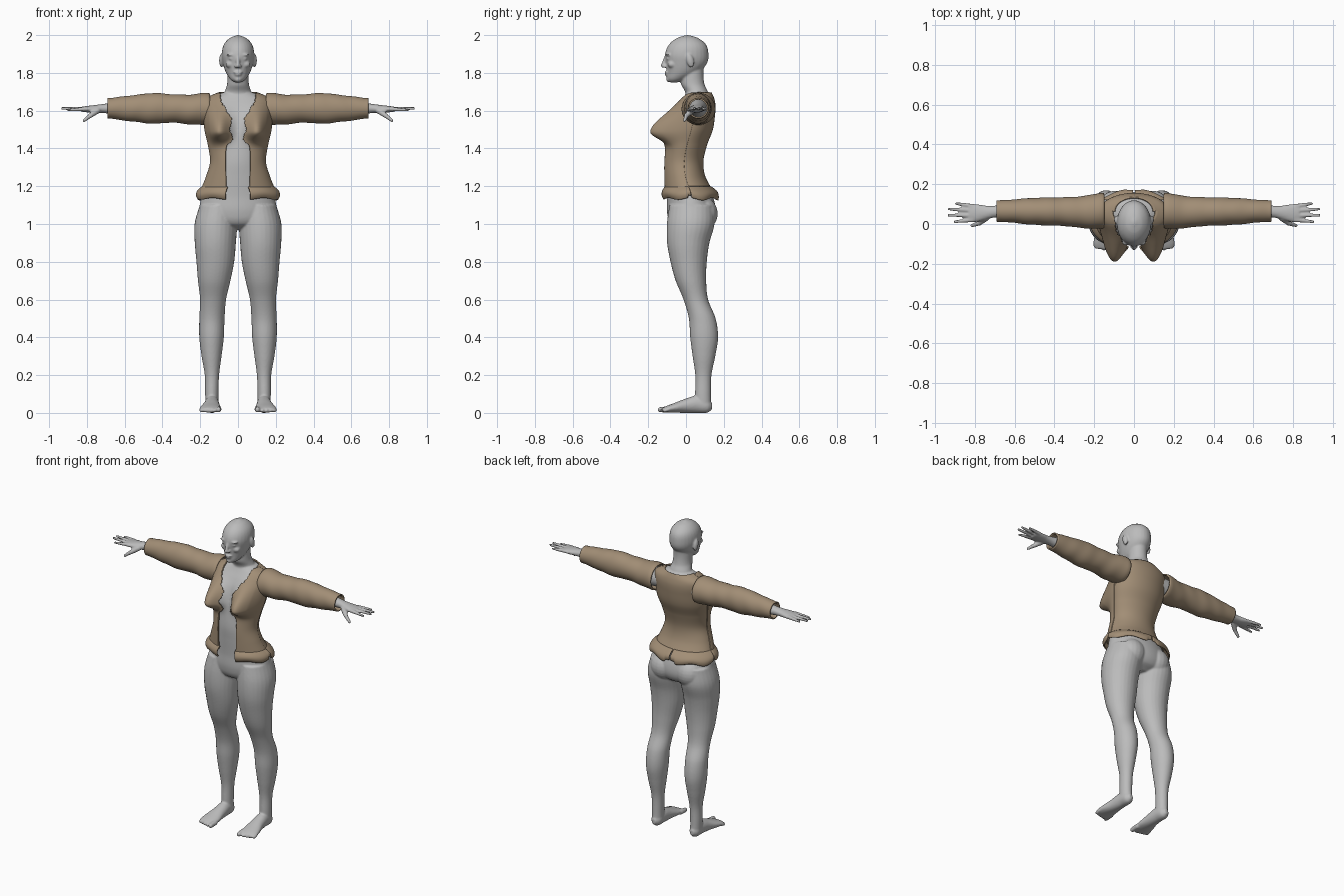
import bpy, bmesh, math, random
from mathutils import Vector, Matrix

cube = bpy.data.objects.get("Cube")
if cube:
    bpy.data.objects.remove(cube)
random.seed(4)


def material(name, rgb):
    m = bpy.data.materials.new(name)
    m.use_nodes = True
    m.diffuse_color = (*rgb, 1)
    m.node_tree.nodes["Principled BSDF"].inputs["Base Color"].default_value = (*rgb, 1)
    return m


SKIN = material("grey skin", (0.5, 0.5, 0.5))
CLOTH = material("tan cloth", (0.36, 0.27, 0.18))


def sample(keys, t):
    """Smooth interpolation of key rows by their first value."""
    t = min(max(t, keys[0][0]), keys[-1][0])
    i = next(k for k in range(len(keys) - 1) if t <= keys[k + 1][0])

    def slope(k, c):
        a, b = keys[max(k - 1, 0)], keys[min(k + 1, len(keys) - 1)]
        return (b[c] - a[c]) / (b[0] - a[0])
    p, q = keys[i], keys[i + 1]
    h = q[0] - p[0]
    s = (t - p[0]) / h
    w = s * s * (3 - 2 * s)
    return [p[c] + (q[c] - p[c]) * w + h * s * (1 - s) *
            ((1 - s) * slope(i, c) - s * slope(i + 1, c)) for c in range(1, len(p))]


def finish(name, bm, mat):
    bmesh.ops.recalc_face_normals(bm, faces=bm.faces[:])
    me = bpy.data.meshes.new(name)
    bm.to_mesh(me)
    bm.free()
    me.materials.append(mat)
    me.polygons.foreach_set("use_smooth", [True] * len(me.polygons))
    ob = bpy.data.objects.new(name, me)
    bpy.context.collection.objects.link(ob)
    return ob


def grid(bm, fn, nu, nv, closed=False):
    """Sheet of quads through fn(u, v); closed makes a capped tube."""
    cols = nu if closed else nu + 1
    rows = [[bm.verts.new(fn(i / nu, j / nv)) for i in range(cols)] for j in range(nv + 1)]
    for a, b in zip(rows, rows[1:]):
        for i in range(nu):
            k = (i + 1) % cols
            bm.faces.new((a[i], a[k], b[k], b[i]))
    return rows


def loft(bm, keys, axis, side=1, n=28, rings=36, caps=True):
    """Ellipse rings (position, two centres, two radii) along an axis."""
    keys = sorted(keys)

    def point(u, v):
        t = keys[0][0] + (keys[-1][0] - keys[0][0]) * v
        c, d, r, s = sample(keys, t)
        a = math.tau * u
        p = [c + max(r, .002) * math.cos(a), d + max(s, .002) * math.sin(a)]
        p.insert("xyz".index(axis), t)
        return (p[0] * side, p[1], p[2])
    rows = grid(bm, point, n, rings, True)
    if caps:
        bm.faces.new(rows[0])
        bm.faces.new(rows[-1])


def ball(bm, centre, radii, tilt=0):
    m = Matrix.Translation(centre) @ Matrix.Rotation(tilt, 4, 'X') @ Matrix.Diagonal((*radii, 1))
    bmesh.ops.create_uvsphere(bm, u_segments=20, v_segments=14, radius=1, matrix=m)


def limb(bm, p, q, r, s):
    p, q = Vector(p), Vector(q)
    d = q - p
    m = Matrix.Translation((p + q) / 2) @ d.to_track_quat('Z', 'Y').to_matrix().to_4x4()
    bmesh.ops.create_cone(bm, cap_ends=True, segments=14, radius1=r, radius2=s,
                          depth=d.length, matrix=m)
    ball(bm, p, (r, r, r))
    ball(bm, q, (s, s, s))


# Torso surface shared by the body and the jacket
TORSO = [(.97, 0, .03, .1, .06), (1.0, 0, .03, .17, .11), (1.06, 0, .03, .205, .13),
         (1.15, 0, .02, .19, .12), (1.25, 0, -.008, .152, .097), (1.33, 0, -.015, .13, .093),
         (1.42, 0, .0, .142, .098), (1.5, 0, .022, .16, .106), (1.58, 0, .038, .166, .102),
         (1.63, 0, .052, .166, .09), (1.665, 0, .06, .15, .075), (1.695, 0, .062, .085, .06)]


def torso(angle, z, grow=0):
    _, cy, rx, ry = sample(TORSO, z)
    x, y = (rx + grow) * math.sin(angle), cy - (ry + grow) * math.cos(angle)
    h = (z - 1.49) / (.1 if z > 1.49 else .048)
    b = .108 * math.exp(-h * h - ((abs(x) - .105) / .058) ** 2)
    return Vector((x, y - b * max(0, min(1, 1.8 * math.cos(angle))), z))


# Body: overlapping volumes fused into one smooth skin
bm = bmesh.new()
rows = grid(bm, lambda u, v: torso(math.tau * u, .97 + .725 * v), 64, 80, True)
bm.faces.new(rows[0])
bm.faces.new(rows[-1])
loft(bm, [(1.64, 0, .06, .09, .06), (1.70, 0, .055, .07, .06), (1.74, 0, .036, .058, .062),
          (1.80, 0, .032, .054, .06), (1.87, 0, .04, .05, .06)], 'z')
# Head
loft(bm, [(1.75, 0, -.065, .02, .022), (1.765, 0, -.05, .04, .05), (1.80, 0, -.018, .063, .083),
          (1.85, 0, .002, .08, .109), (1.90, 0, .004, .086, .115), (1.95, 0, .008, .075, .098),
          (1.985, 0, .008, .043, .055), (2.0, 0, .008, .006, .008)], 'z', rings=60)
limb(bm, (0, -.107, 1.888), (0, -.121, 1.838), .007, .012)
ball(bm, (0, -.1, 1.803), (.024, .015, .006))
ball(bm, (0, -.098, 1.79), (.02, .014, .007))
ball(bm, (0, -.087, 1.766), (.02, .018, .016))

LEG = [(.03, .138, .09, .034, .043), (.1, .139, .09, .035, .042), (.2, .138, .092, .038, .043),
       (.3, .14, .095, .053, .06), (.4, .14, .096, .065, .074), (.5, .138, .086, .067, .071),
       (.6, .132, .052, .069, .065), (.7, .126, .026, .086, .081), (.8, .12, .014, .1, .096),
       (.9, .12, .012, .109, .112), (1.0, .117, .025, .113, .126), (1.1, .105, .03, .098, .118)]
FOOT = [(-.125, .146, .014, .046, .012), (-.1, .147, .02, .056, .018), (-.06, .145, .027, .054, .026),
        (0, .14, .038, .043, .038), (.06, .138, .046, .037, .046), (.115, .138, .038, .031, .037),
        (.138, .138, .035, .012, .016)]
ARM = [(.1, .065, 1.61, .06, .06), (.25, .062, 1.605, .06, .06), (.45, .063, 1.612, .054, .06),
       (.6, .064, 1.612, .042, .042), (.69, .063, 1.612, .03, .027), (.74, .058, 1.61, .034, .022),
       (.79, .055, 1.608, .045, .018), (.83, .055, 1.608, .046, .013)]
for s in (1, -1):
    # Face details and ears
    ball(bm, (s * .035, -.093, 1.896), (.027, .016, .007))
    ball(bm, (s * .034, -.09, 1.876), (.015, .015, .008))
    ball(bm, (s * .04, -.074, 1.845), (.026, .024, .02))
    ball(bm, (s * .017 * .7, -.114, 1.834), (.008, .01, .008))
    ball(bm, (s * .088, .022, 1.865), (.012, .019, .037), .25)
    # Legs, buttocks, feet and toes
    loft(bm, LEG, 'z', s, rings=60)
    ball(bm, (s * .092, .08, 1.055), (.09, .088, .092))
    loft(bm, FOOT, 'y', s)
    for k in range(5):
        x, r = .103 + .0215 * k + (.005 if k else 0), .011 if k else .016
        limb(bm, (s * x, -.09, .02), (s * x, -.136 + .006 * k, r + .001), r, r * .9)
    # Arms, fingers and thumb
    loft(bm, ARM, 'x', s)
    for y0, y1, tip, dz in ((.09, .103, .895, 0), (.068, .075, .93, .004),
                            (.043, .044, .932, .003), (.02, .012, .9, -.006)):
        limb(bm, (s * .81, y0, 1.609), (s * tip, y1, 1.609 + dz), .0115, .0075)
    limb(bm, (s * .745, .03, 1.6), (s * .78, .003, 1.575), .017, .013)
    limb(bm, (s * .78, .003, 1.575), (s * .815, -.008, 1.548), .012, .009)
body = finish("body", bm, SKIN)
fuse = body.modifiers.new("fuse", 'REMESH')
fuse.mode, fuse.voxel_size, fuse.use_smooth_shade = 'VOXEL', .0055, True
soft = body.modifiers.new("soften", 'SMOOTH')
soft.factor, soft.iterations = .5, 4


def cloth(name, fn, nu, nv, mirror=True, thick=.008, closed=False):
    """Thickened cloth sheet, mirrored left to right when needed."""
    bm = bmesh.new()
    grid(bm, fn, nu, nv, closed)
    ob = finish(name, bm, CLOTH)
    if mirror:
        ob.modifiers.new("mirror", 'MIRROR')
    shell = ob.modifiers.new("thickness", 'SOLIDIFY')
    shell.thickness, shell.offset = thick, 0
    bpy.ops.object.select_all(action='DESELECT')
    ob.select_set(True)
    bpy.context.view_layer.objects.active = ob
    bpy.ops.object.shade_smooth_by_angle(angle=math.radians(50))
    return ob


# Jacket front panels with a ragged opening
GAP = [(1.1, .056), (1.36, .058), (1.42, .052), (1.44, .03), (1.48, .034), (1.5, .045),
       (1.53, .034), (1.57, .038), (1.59, .058), (1.62, .06), (1.63, .076), (1.69, .085)]
ROWS = 90
RAG = [random.uniform(-.004, .004) for _ in range(ROWS + 1)]
SEAM = math.radians(93)


def opening(z, row=0):
    w = sample(GAP, z)[0] + (RAG[row] if z > 1.43 else 0)
    return math.asin(min(.95, w / sample(TORSO, z)[2]))


def front(u, v):
    z = 1.18 + .512 * v
    a = opening(z, round(v * ROWS))
    return torso(a + (SEAM - a) * u, z, .014)


cloth("jacket_front", front, 44, ROWS)

# Jacket back panel, set slightly under the front at the side seams
cloth("jacket_back", lambda u, v: torso(SEAM - .05 + (math.tau - 2 * SEAM + .1) * u,
                                        1.18 + .515 * v, .010), 70, ROWS, False)


# Puffed hem band in front and back pieces with uneven lower edges
def hem(a0, a1, drop):
    def point(u, v):
        a = a0 + (a1 - a0) * u
        low = 1.14 - drop * (.5 + .5 * math.sin(a * 7)) + (.012 if u > .9 else 0)
        z = low + (1.197 - low) * v
        return torso(a, z, .012 + .02 * math.sin(math.pi * min(1, .15 + .85 * v)))
    return point


cloth("hem_front", hem(.3, SEAM, .01), 36, 12)
cloth("hem_back", hem(SEAM + .01, math.pi - .02, .014), 36, 12)

# Sleeves
SLEEVE = [(.15, .066, 1.61, .084, .078), (.17, .066, 1.61, .086, .081), (.25, .06, 1.606, .077, .075),
          (.35, .062, 1.612, .068, .071), (.45, .063, 1.612, .066, .077), (.55, .064, 1.612, .06, .066),
          (.62, .065, 1.612, .053, .058), (.675, .065, 1.613, .05, .05), (.69, .065, 1.613, .05, .05)]


def sleeve(u, v):
    x = .15 + .54 * v
    cy, cz, ry, rz = sample(SLEEVE, x)
    a = math.tau * u
    crease = 1 + .012 * math.sin(x * 60 + 2 * math.sin(a))
    return (x, cy + ry * crease * math.cos(a), cz + rz * crease * math.sin(a))


cloth("sleeve", sleeve, 36, 60, closed=True)
